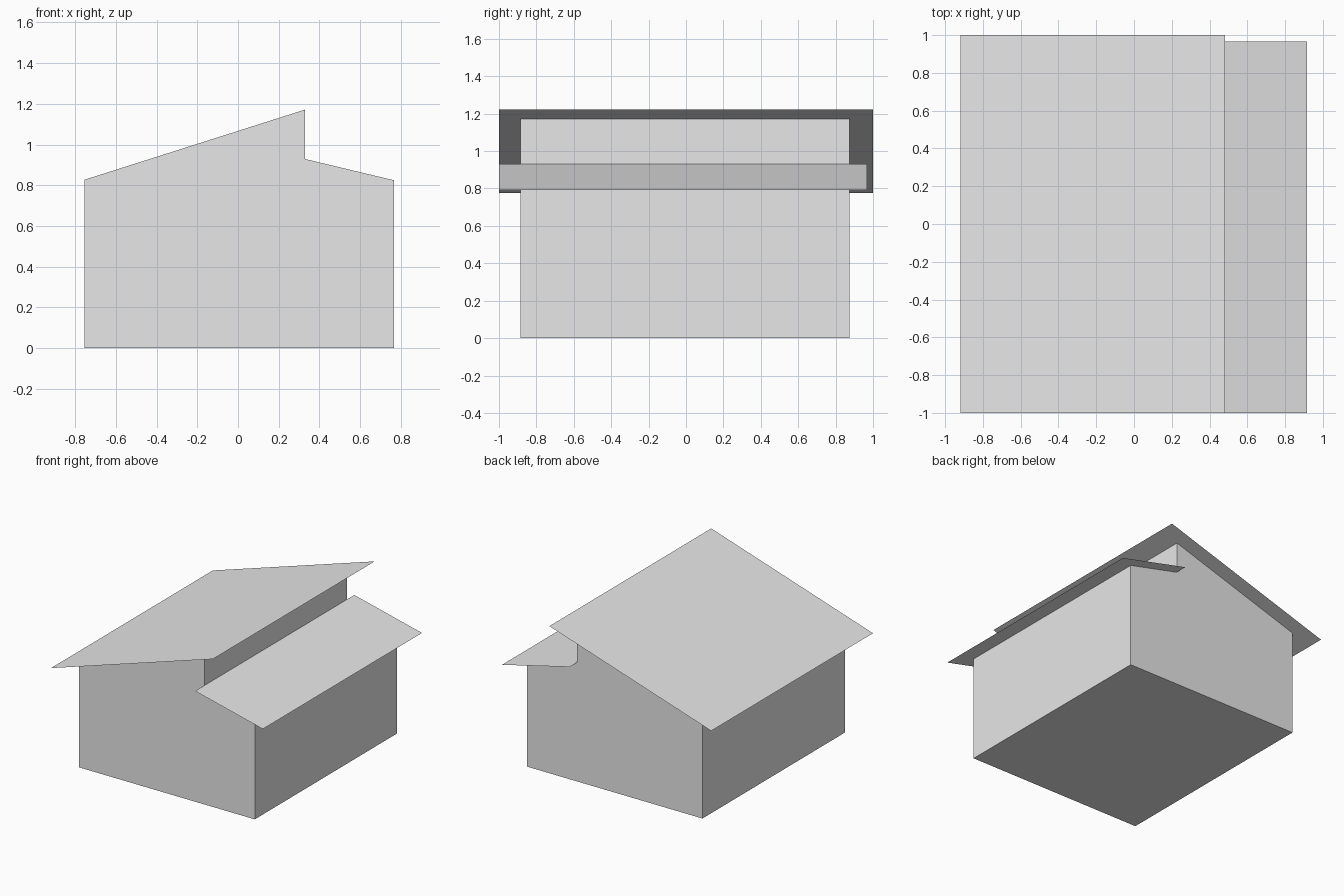
import bpy

if "Cube" in bpy.data.objects:
    bpy.data.objects.remove(bpy.data.objects["Cube"])

# Single light grey for the whole building
grey = bpy.data.materials.new("light_grey")
grey.diffuse_color = (0.8, 0.8, 0.8, 1.0)
grey.use_nodes = True
grey.node_tree.nodes["Principled BSDF"].inputs["Base Color"].default_value = grey.diffuse_color


def add_mesh(name, verts, faces):
    mesh = bpy.data.meshes.new(name)
    mesh.from_pydata(verts, [], faces)
    mesh.materials.append(grey)
    mesh.update()
    obj = bpy.data.objects.new(name, mesh)
    bpy.context.collection.objects.link(obj)
    return obj


def extrude_profile(name, profile, y0, y1):
    """Closed solid from an (x, z) outline, counter-clockwise seen from the front."""
    n = len(profile)
    verts = [(x, y, z) for y in (y0, y1) for x, z in profile]
    faces = [tuple(range(n)), tuple(reversed(range(n, 2 * n)))]
    for i in range(n):
        j = (i + 1) % n
        faces.append((i, i + n, j + n, j))
    return add_mesh(name, verts, faces)


def roof_sheet(name, left, right, y0, y1):
    """Thin sloping sheet between two (x, z) edges, facing up."""
    (xa, za), (xb, zb) = left, right
    verts = [(xa, y0, za), (xb, y0, zb), (xb, y1, zb), (xa, y1, za)]
    return add_mesh(name, verts, [(0, 1, 2, 3)])


# House body with a stepped, two-slope top
extrude_profile("house_walls",
                [(-0.755, 0.0), (0.765, 0.0), (0.765, 0.825),
                 (0.33, 0.929), (0.33, 1.172), (-0.755, 0.827)],
                -0.885, 0.875)

# Overhanging roof sheets
roof_sheet("main_roof", (-0.918, 0.777), (0.482, 1.222), -1.0, 1.0)
roof_sheet("lower_roof", (0.33, 0.931), (0.915, 0.791), -1.0, 0.967)
